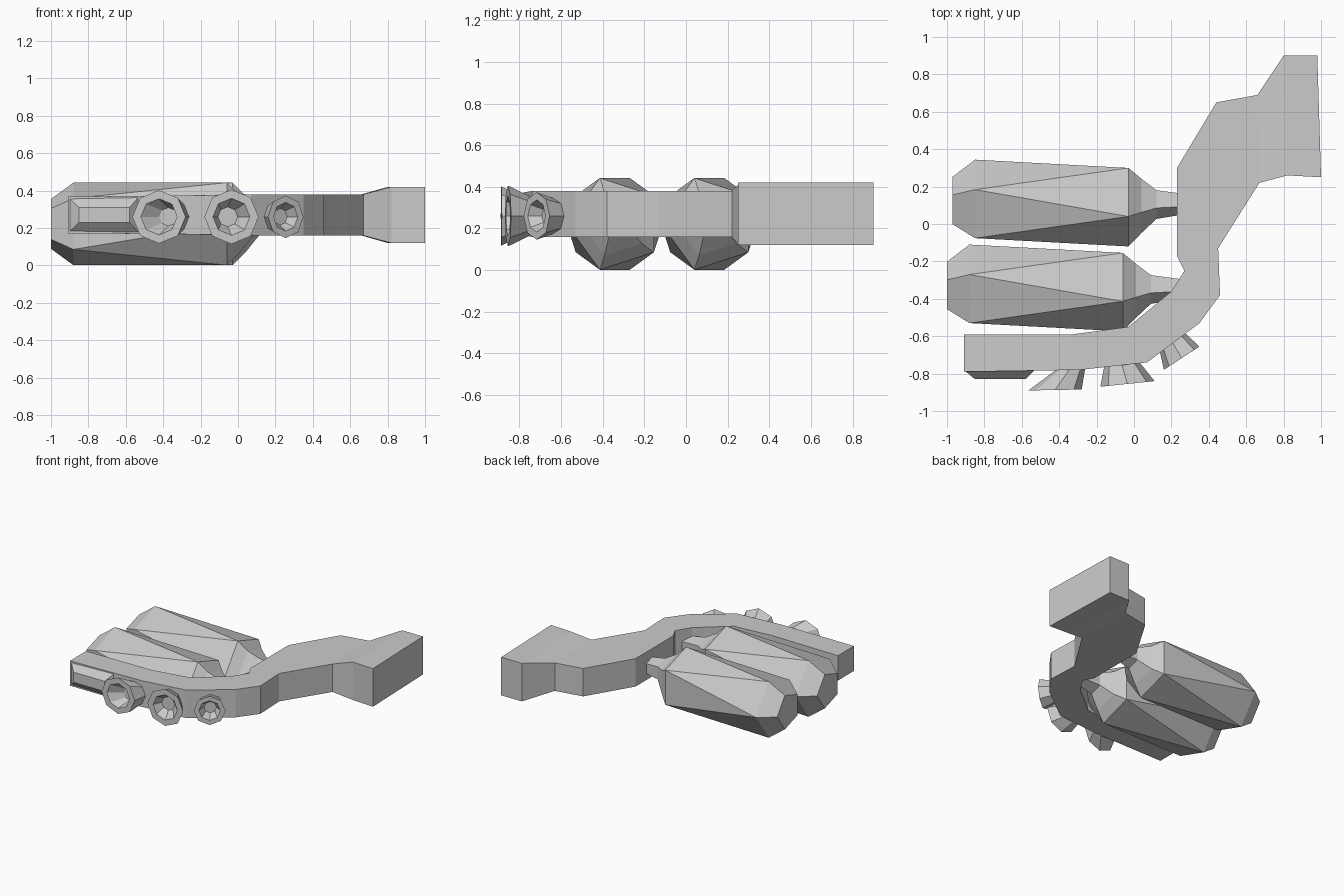
import bpy, bmesh
from math import cos, sin, pi
from mathutils import Vector

cube = bpy.data.objects.get("Cube")
if cube:
    bpy.data.objects.remove(cube)

grey = bpy.data.materials.new("plain_grey")
grey.use_nodes = True
colour = (0.6, 0.6, 0.6, 1)
grey.diffuse_color = colour
grey.node_tree.nodes["Principled BSDF"].inputs["Base Color"].default_value = colour


def loft(name, rings, twist_at=None):
    """Join equal-length rings of points into a closed, flat-shaded solid."""
    bm = bmesh.new()
    loops = [[bm.verts.new(p) for p in ring] for ring in rings]
    n = len(loops[0])
    for k, (a, b) in enumerate(zip(loops, loops[1:])):
        for i in range(n):
            j = (i + 1) % n
            if k == twist_at:  # half-step twist gives alternating triangles
                bm.faces.new((a[i], a[j], b[i]))
                bm.faces.new((a[j], b[j], b[i]))
            else:
                bm.faces.new((a[i], a[j], b[j], b[i]))
    bm.faces.new(loops[0])
    bm.faces.new(loops[-1])
    bmesh.ops.recalc_face_normals(bm, faces=bm.faces)
    mesh = bpy.data.meshes.new(name)
    bm.to_mesh(mesh)
    bm.free()
    mesh.materials.append(grey)
    obj = bpy.data.objects.new(name, mesh)
    bpy.context.collection.objects.link(obj)
    return obj


# Curved arm: inner edge, outer edge, half height
MID = 0.27
stations = [
    ((-.91, -.59), (-.91, -.79), .098),
    ((-.33, -.59), (-.29, -.78), .103),
    ((-.03, -.55), (.07, -.74), .11),
    ((.20, -.36), (.35, -.53), .11),
    ((.27, -.25), (.46, -.38), .11),
    ((.23, -.17), (.45, -.13), .11),
    ((.23, .30), (.50, -.05), .11),
    ((.44, .65), (.62, .14), .11),
    ((.66, .69), (.67, .22), .11),
    ((.80, .90), (.82, .26), .15),
    ((.98, .90), (1.0, .25), .15),
]
loft("curved_arm", [[(*a, MID - h), (*b, MID - h), (*b, MID + h), (*a, MID + h)]
                    for a, b, h in stations])


# Bevelled plate on the front of the arm
def plate_ring(x0, x1, y, h):
    return [(x0, y, MID - h), (x1, y, MID - h), (x1, y, MID + h), (x0, y, MID + h)]


loft("front_plate", [plate_ring(-.91, -.53, -.78, .097),
                     plate_ring(-.85, -.58, -.83, .04)])

# Five-sided tanks with a half-step twist along the barrel
profile = [(-.97, .14, 0), (-.85, .232, 0), (-.03, .232, 1),
           (.04, .16, 1), (.12, .085, 1), (.27, .06, 1)]


def tank(name, dx, cy):
    rings = []
    for x, r, half in profile:
        cz = .222 if x < .1 else .25
        angles = [(2 * i + half) * pi / 5 for i in range(5)]
        rings.append([(x + dx, cy + r * cos(a), cz + r * sin(a)) for a in angles])
    loft(name, rings, twist_at=1)


tank("rear_tank", 0, .112)
tank("front_tank", -.03, -.342)


# Flared, hollow eight-sided nozzles: base and rim given by their side points
def nozzle(name, base_l, base_r, rim_l, rim_r):
    bl, br, rl, rr = (Vector((*p, .26)) for p in (base_l, base_r, rim_l, rim_r))

    def ring(t, scale):
        left, right = bl.lerp(rl, t), br.lerp(rr, t)
        centre, side = (left + right) / 2, (right - left) / 2 * scale
        up = Vector((0, 0, side.length))
        return [centre + side * cos(i * pi / 4) + up * sin(i * pi / 4) for i in range(8)]

    loft(name, [ring(-.3, 1), ring(1, 1), ring(1, .68), ring(.35, .47)])


nozzle("nozzle_outer", (-.43, -.79), (-.26, -.765), (-.565, -.89), (-.28, -.885))
nozzle("nozzle_middle", (-.16, -.765), (.03, -.74), (-.18, -.87), (.11, -.84))
nozzle("nozzle_inner", (.14, -.69), (.28, -.59), (.16, -.78), (.35, -.655))
